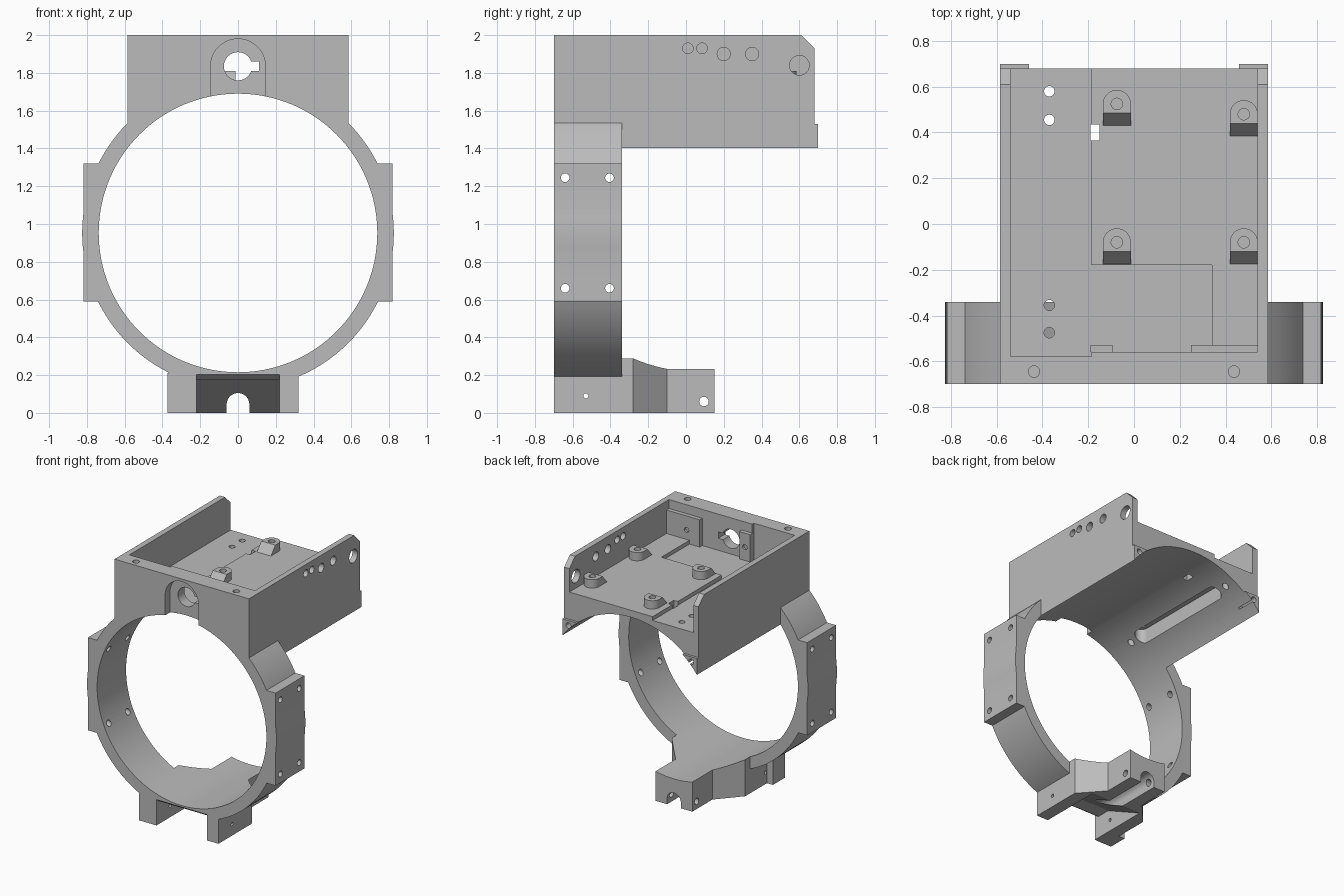
import bpy, math
from mathutils import Vector

old = bpy.data.objects.get("Cube")
if old:
    bpy.data.objects.remove(old, do_unlink=True)

grey = bpy.data.materials.new("matte grey")
grey.use_nodes = True
grey.diffuse_color = (0.5, 0.5, 0.5, 1)
grey.node_tree.nodes["Principled BSDF"].inputs["Base Color"].default_value = (0.5, 0.5, 0.5, 1)

CZ, BORE, RIM = 0.9525, 0.7375, 0.825
FRONT, RING_BACK = -0.70, -0.34
AXES = {"x": lambda a, b, t: (t, a, b),
        "y": lambda a, b, t: (a, t, b),
        "z": lambda a, b, t: (a, b, t)}


def prism(name, axis, pts, lo, hi):
    """Extrude a 2D outline along an axis."""
    place, n = AXES[axis], len(pts)
    verts = [place(a, b, t) for t in (lo, hi) for a, b in pts]
    faces = [list(range(n)), list(range(n, 2 * n))]
    faces += [(i, (i + 1) % n, (i + 1) % n + n, i + n) for i in range(n)]
    mesh = bpy.data.meshes.new(name)
    mesh.from_pydata(verts, [], faces)
    # make all normals point outward
    import bmesh
    bm = bmesh.new()
    bm.from_mesh(mesh)
    bmesh.ops.recalc_face_normals(bm, faces=bm.faces)
    bm.to_mesh(mesh)
    bm.free()
    mesh.materials.append(grey)
    obj = bpy.data.objects.new(name, mesh)
    bpy.context.collection.objects.link(obj)
    return obj


def arc(a, b, r, start=0, end=360, n=24):
    full = end - start == 360
    steps = n if full else n + 1
    angles = [math.radians(start + (end - start) * i / n) for i in range(steps)]
    return [(a + r * math.cos(t), b + r * math.sin(t)) for t in angles]


def box(name, x0, x1, y0, y1, z0, z1):
    return prism(name, "z", [(x0, y0), (x1, y0), (x1, y1), (x0, y1)], z0, z1)


def combine(target, tool, operation):
    mod = target.modifiers.new("combine", "BOOLEAN")
    mod.operation, mod.solver, mod.object = operation, "EXACT", tool
    graph = bpy.context.evaluated_depsgraph_get()
    mesh = bpy.data.meshes.new_from_object(target.evaluated_get(graph))
    target.modifiers.clear()
    target.data = mesh
    bpy.data.objects.remove(tool, do_unlink=True)


def add(target, tool):
    combine(target, tool, "UNION")


def cut(target, tool):
    combine(target, tool, "DIFFERENCE")


def hole(target, axis, a, b, r, lo, hi):
    cut(target, prism("hole", axis, arc(a, b, r), lo, hi))


# Ring with flat side pads
frame = prism("ring_frame", "y", arc(0, CZ, RIM, n=128), FRONT, RING_BACK)
add(frame, box("side_pads", -0.818, 0.818, FRONT, RING_BACK, 0.59, 1.32))

# Tray block with chamfered wall ends and low rear lips
side = [(FRONT, 1.40), (0.70, 1.40), (0.70, 1.53), (0.68, 1.53),
        (0.68, 1.93), (0.61, 2.0), (FRONT, 2.0)]
add(frame, prism("tray", "x", side, -0.585, 0.585))

# Foot: wide front legs tapering into a narrow rear block
half = [(0.32, FRONT), (0.32, -0.28), (0.16, -0.10), (0.16, 0.15)]
foot = half + [(-x, y) for x, y in reversed(half)]
add(frame, prism("foot", "z", foot, 0, 0.30))
add(frame, box("foot_nub", -0.372, -0.30, FRONT, -0.55, 0, 0.21))

# Main bore through ring, tray underside and foot
cut(frame, prism("bore", "y", arc(0, CZ, BORE, n=128), -0.8, 0.8))

# Foot hollow with sloping roof, and arched rear groove
cut(frame, prism("hollow", "x", [(-0.8, -0.1), (-0.2, -0.1), (-0.2, 0), (-0.55, 0.175),
                                 (-0.66, 0.175), (-0.71, 0.21), (-0.8, 0.21)], -0.22, 0.22))
cut(frame, prism("groove", "y", arc(0, 0.045, 0.06, 0, 180) + [(-0.06, -0.1), (0.06, -0.1)], -0.6, 0.3))

# Tray interior: main floor, lower side strip, shallow recess, wire slot
cut(frame, box("pocket", -0.19, 0.54, -0.56, 0.9, 1.745, 2.2))
cut(frame, box("strip", -0.54, -0.185, -0.58, 0.9, 1.715, 2.2))
cut(frame, box("recess", -0.19, 0.34, -0.56, -0.18, 1.715, 1.9))
cut(frame, box("wire_slot", -0.19, -0.15, 0.365, 0.435, 1.5, 1.9))

# Front wall: arched recess and keyed through hole
arch = arc(0, 1.835, 0.145, 0, 180) + [(-0.145, 1.5), (0.145, 1.5)]
cut(frame, prism("front_arch", "y", arch, -0.8, -0.64))
hole(frame, "y", 0, 1.835, 0.075, -0.8, -0.5)
cut(frame, box("key_notch", 0.05, 0.11, -0.8, -0.5, 1.81, 1.86))

# Underside slot below the strip, with screw holes
slot = arc(-0.37, 0.455, 0.05, 0, 180) + arc(-0.37, -0.355, 0.05, 180, 360)
cut(frame, prism("under_slot", "z", slot, 1.45, 1.675))
for y in (-0.475, -0.355, 0.455, 0.58):
    hole(frame, "z", -0.37, y, 0.023, 1.4, 1.9)

# Screw holes in pads, front rim, rear lips and foot
for z in (0.66, 1.245):
    for y in (-0.64, -0.405):
        hole(frame, "x", y, z, 0.023, -0.9, 0.9)
for s in (-1, 1):
    hole(frame, "z", s * 0.437, -0.645, 0.025, 1.8, 2.1)
    hole(frame, "y", s * 0.535, 1.49, 0.022, 0.55, 0.8)
hole(frame, "x", 0.095, 0.06, 0.025, -0.3, 0.3)
hole(frame, "x", -0.53, 0.09, 0.013, -0.5, 0.5)

# Holes along one tray wall
for y, z, r in ((0.01, 1.93, 0.028), (0.085, 1.93, 0.028), (0.2, 1.9, 0.035),
                (0.35, 1.9, 0.035), (0.6, 1.84, 0.052)):
    hole(frame, "x", y, z, r, 0.5, 0.7)

# Board standoffs: rounded back, sloped front toe, screw hole
parts = [frame]
for i, (x, y) in enumerate([(-0.075, 0.525), (-0.075, -0.08), (0.48, 0.48), (0.48, -0.08)]):
    r = 0.061
    post = prism(f"standoff_{i + 1}", "z",
                 arc(x, y, r, 0, 180) + [(x - r, y - 0.095), (x + r, y - 0.095)], 1.74, 1.81)
    cut(post, prism("toe_slope", "x", [(y - 0.04, 1.82), (y - 0.04, 1.81), (y - 0.095, 1.745),
                                       (y - 0.2, 1.745), (y - 0.2, 1.82)], x - 0.2, x + 0.2))
    hole(post, "z", x, y, 0.025, 1.76, 1.9)
    parts.append(post)

# Thick plates inside the front wall
for name, x0, x1 in (("left_wall_plate", 0.25, 0.54), ("right_wall_plate", -0.19, -0.095)):
    plate = box(name, x0, x1, -0.56, -0.528, 1.715, 1.93)
    hole(plate, "y", (x0 + x1) / 2 - 0.03 * (x0 > 0), 1.82, 0.02, -0.545, -0.4)
    parts.append(plate)

# Smooth the round faces, keep edges sharp
for obj in bpy.context.view_layer.objects:
    obj.select_set(obj in parts)
bpy.context.view_layer.objects.active = frame
bpy.ops.object.shade_smooth_by_angle(angle=math.radians(25))
